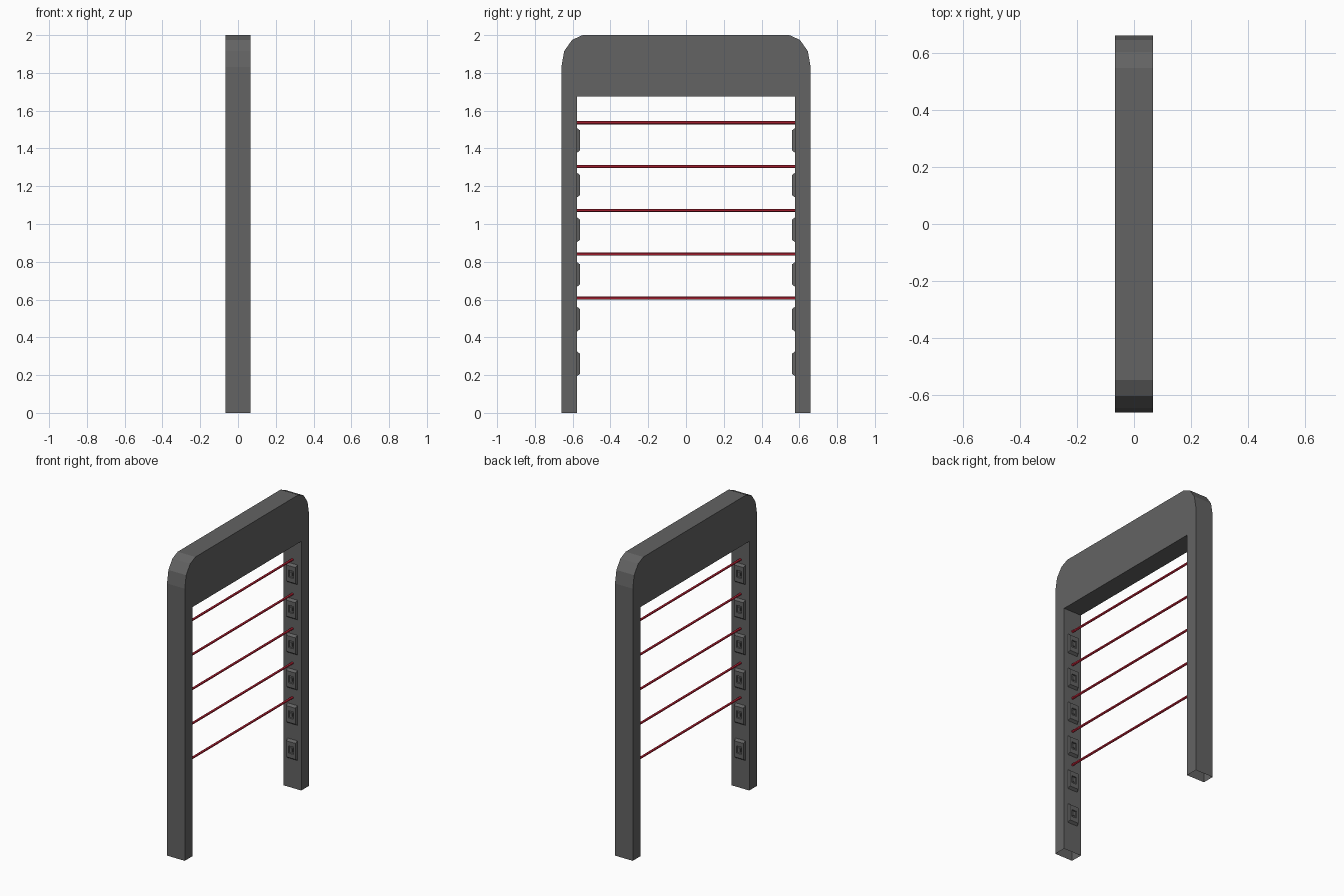
import bpy
import bmesh
import math

if "Cube" in bpy.data.objects:
    bpy.data.objects.remove(bpy.data.objects["Cube"], do_unlink=True)


def material(name, colour):
    m = bpy.data.materials.new(name)
    m.use_nodes = True
    m.diffuse_color = colour
    m.node_tree.nodes["Principled BSDF"].inputs["Base Color"].default_value = colour
    return m


GREY = material("dark grey metal", (0.125, 0.125, 0.125, 1))
RED = material("red beam", (0.6, 0.02, 0.045, 1))

HALF_DEPTH = 0.066   # frame half thickness along x
INNER = 0.578        # inner face of each leg


def finish(bm, name, mat):
    bmesh.ops.recalc_face_normals(bm, faces=bm.faces)
    mesh = bpy.data.meshes.new(name)
    bm.to_mesh(mesh)
    bm.free()
    mesh.materials.append(mat)
    obj = bpy.data.objects.new(name, mesh)
    bpy.context.collection.objects.link(obj)
    return obj


# Arch frame: half outline mirrored, extruded along x, open under the feet
def build_frame():
    half = [(INNER, 1.675), (INNER, 0), (0.66, 0), (0.66, 1.83),
            (0.645, 1.915), (0.603, 1.975), (0.547, 2.0)]
    outline = half + [(-y, z) for y, z in reversed(half)]
    bm = bmesh.new()
    face = bm.faces.new([bm.verts.new((-HALF_DEPTH, y, z)) for y, z in outline])
    extruded = bmesh.ops.extrude_face_region(bm, geom=[face], use_keep_orig=True)
    moved = [g for g in extruded["geom"] if isinstance(g, bmesh.types.BMVert)]
    bmesh.ops.translate(bm, verts=moved, vec=(2 * HALF_DEPTH, 0, 0))
    bmesh.ops.recalc_face_normals(bm, faces=bm.faces)
    soles = [f for f in bm.faces if all(v.co.z < 0.001 for v in f.verts)]
    bmesh.ops.delete(bm, geom=soles, context='FACES')
    finish(bm, "arch_frame", GREY)


# Emitter: stepped rectangular rings (half width, half height, protrusion)
def build_emitter(name, side, z):
    rings = [(0.037, 0.066, 0), (0.033, 0.054, 0.016),
             (0.018, 0.024, 0.016), (0.016, 0.022, 0.008),
             (0.009, 0.012, 0.008), (0.008, 0.011, 0.013)]
    corners = [(-1, -1), (1, -1), (1, 1), (-1, 1)]
    bm = bmesh.new()
    loops = [[bm.verts.new((cx * w, side * (INNER - d), z + cz * h))
              for cx, cz in corners] for w, h, d in rings]
    for a, b in zip(loops, loops[1:]):
        for i in range(4):
            j = (i + 1) % 4
            bm.faces.new((a[i], a[j], b[j], b[i]))
    bm.faces.new(loops[0])
    bm.faces.new(loops[-1])
    finish(bm, name, GREY)


# Beam: thin six-sided rod between the legs
def build_beam(name, z):
    bpy.ops.mesh.primitive_cylinder_add(
        vertices=6, radius=0.008, depth=2 * INNER + 0.004,
        location=(0, 0, z), rotation=(math.pi / 2, 0, 0))
    beam = bpy.context.object
    beam.name = name
    beam.data.materials.append(RED)


build_frame()
for i in range(6):
    for label, side in (("front", -1), ("back", 1)):
        build_emitter(f"{label}_emitter_{i + 1}", side, 0.26 + i * 0.2365)
for i in range(5):
    build_beam(f"beam_{i + 1}", 0.608 + i * 0.232)
